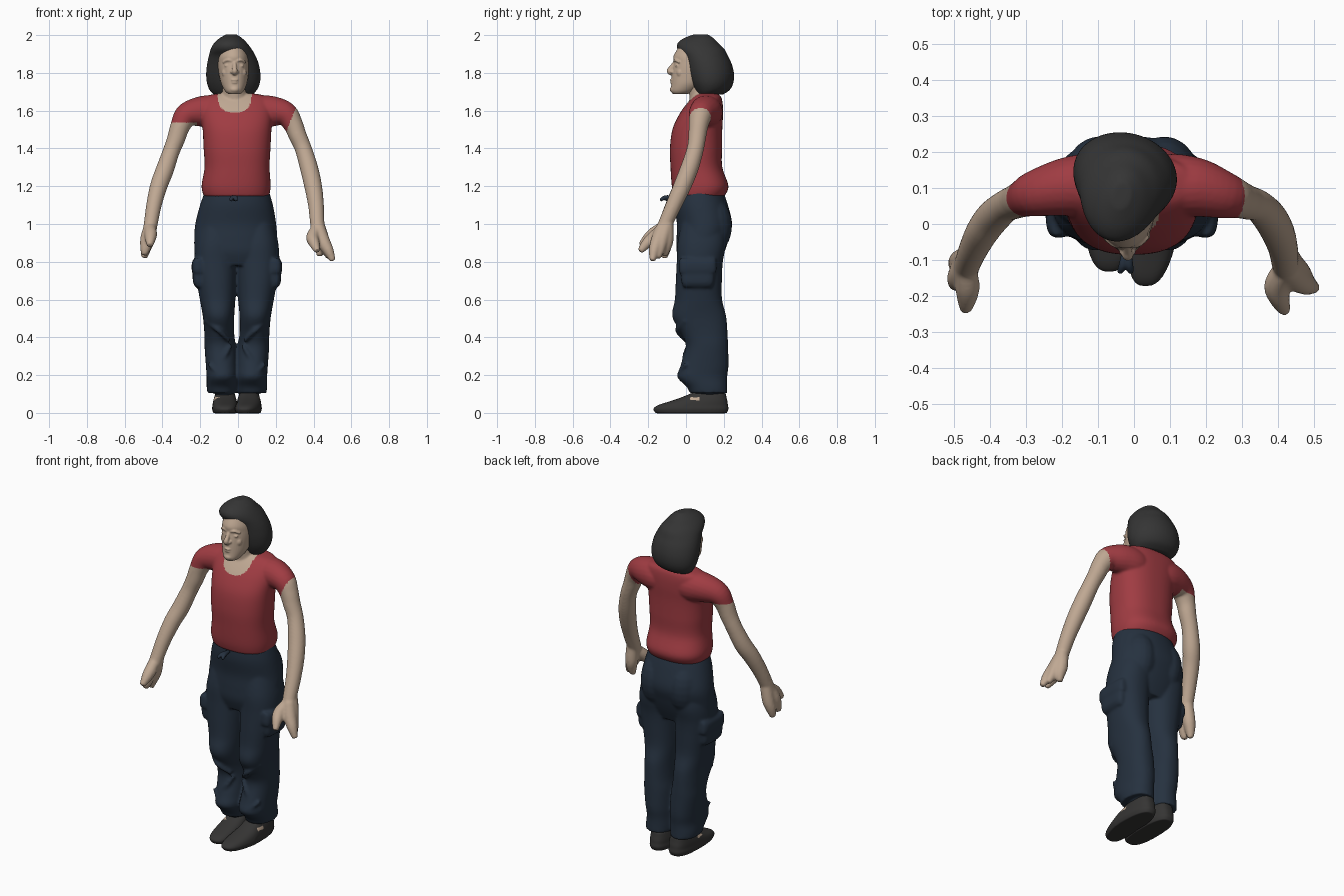
import bpy, bmesh, math
from mathutils import Vector, Matrix


def material(name, rgb):
    m = bpy.data.materials.new(name)
    m.diffuse_color = (*rgb, 1)
    return m


SKIN = material("skin", (0.52, 0.39, 0.29))
RED = material("shirt red", (0.35, 0.045, 0.055))
NAVY = material("trouser navy", (0.019, 0.031, 0.05))
HAIR = material("hair charcoal", (0.035, 0.035, 0.035))
SHOE = material("shoe grey", (0.036, 0.035, 0.034))


def spline(rows, steps=5):
    """Smooth curve through rows of numbers."""
    rows = [Vector(r) for r in rows]
    out = []
    for i in range(len(rows) - 1):
        a, b, c, d = rows[max(i - 1, 0)], rows[i], rows[i + 1], rows[min(i + 2, len(rows) - 1)]
        for k in range(steps):
            t = k / steps
            out.append(b + (c - a) * (0.5 * t) + (a * 2 - b * 5 + c * 4 - d) * (0.5 * t * t)
                       + (b * 3 - a - c * 3 + d) * (0.5 * t ** 3))
    return out + [rows[-1]]


def skin_rings(bm, rings):
    rings = [[bm.verts.new(p) for p in r] for r in rings]
    n = len(rings[0])
    for r, s in zip(rings, rings[1:]):
        for i in range(n):
            j = (i + 1) % n
            bm.faces.new((r[i], r[j], s[j], s[i]))
    bm.faces.new(rings[0][::-1])
    bm.faces.new(rings[-1])


def loft(bm, sections, e=2.0, n=40):
    """Stack of level rings: centre x, centre y, height, half width, half depth."""
    rings = []
    for cx, cy, z, rx, ry in spline(sections):
        ring = []
        for i in range(n):
            c, s = math.cos(i * math.tau / n), math.sin(i * math.tau / n)
            ring.append((cx + rx * math.copysign(abs(c) ** (2 / e), c),
                         cy + ry * math.copysign(abs(s) ** (2 / e), s), z))
        rings.append(ring)
    skin_rings(bm, rings)


def tube(bm, points, n=20):
    """Round limb through points: x, y, z, radius."""
    path = spline(points)
    rings = []
    for i, p in enumerate(path):
        tan = (path[min(i + 1, len(path) - 1)] - path[max(i - 1, 0)]).to_3d()
        q = Vector((0, 0, -1)).rotation_difference(tan)
        rings.append([p.to_3d() + q @ Vector((p[3] * math.cos(k * math.tau / n),
                                              p[3] * math.sin(k * math.tau / n), 0)) for k in range(n)])
    skin_rings(bm, rings)


def blob(bm, loc, size):
    bmesh.ops.create_uvsphere(bm, u_segments=20, v_segments=12, radius=1,
                              matrix=Matrix.LocRotScale(loc, None, size))


def turn(bm, degrees):
    """Turn the head pieces about the neck."""
    bmesh.ops.rotate(bm, verts=bm.verts, cent=(-.032, .1, 0), matrix=Matrix.Rotation(math.radians(degrees), 3, 'Z'))


def fuse(name, bm, mats, voxel, smooth=4, rule=None):
    """Melt the pieces into one smooth surface and colour its faces by rule."""
    bmesh.ops.recalc_face_normals(bm, faces=bm.faces)
    me = bpy.data.meshes.new(name)
    bm.to_mesh(me)
    bm.free()
    ob = bpy.data.objects.new(name, me)
    bpy.context.collection.objects.link(ob)
    r = ob.modifiers.new("melt", 'REMESH')
    r.mode, r.voxel_size = 'VOXEL', voxel
    s = ob.modifiers.new("soften", 'SMOOTH')
    s.factor, s.iterations = 0.5, smooth
    bpy.context.view_layer.update()
    final = bpy.data.meshes.new_from_object(ob.evaluated_get(bpy.context.evaluated_depsgraph_get()))
    ob.modifiers.clear()
    ob.data = final
    final.materials.clear()
    for m in mats:
        final.materials.append(m)
    for p in final.polygons:
        p.use_smooth = True
        p.material_index = rule(p.center) if rule else 0
    return ob


# Upper body: shirt, neck, arms and hands
bm = bmesh.new()
loft(bm, [(-.008, .07, 1.145, .172, .132), (-.01, .075, 1.2, .183, .15), (-.005, .055, 1.3, .172, .137),
          (-.005, .053, 1.4, .177, .138), (-.005, .06, 1.5, .182, .132), (-.007, .08, 1.58, .19, .116),
          (-.01, .1, 1.64, .19, .094), (-.01, .112, 1.675, .165, .073), (-.01, .112, 1.69, .1, .055)], 2.4, 60)
tube(bm, [(-.015, .1, 1.58, .075), (-.018, .085, 1.66, .066), (-.022, .07, 1.76, .062)])
tube(bm, [(0, .105, 1.59, .06), (.09, .108, 1.59, .086), (.17, .102, 1.597, .083), (.25, .08, 1.583, .066),
          (.29, .068, 1.53, .053), (.315, .06, 1.47, .048), (.345, .05, 1.4, .045), (.375, .02, 1.3, .048),
          (.398, -.02, 1.2, .047), (.413, -.065, 1.1, .042), (.42, -.11, 1.0, .038), (.428, -.13, .95, .037)])
tube(bm, [(.425, -.125, .98, .036), (.45, -.15, .91, .037), (.478, -.168, .86, .029), (.503, -.178, .805, .015)])
tube(bm, [(.425, -.1, 1.0, .034), (.43, -.1, .92, .035), (.435, -.108, .87, .028), (.43, -.115, .83, .015)])
tube(bm, [(.425, -.1, 1.0, .033), (.448, -.125, .92, .035), (.468, -.14, .86, .027), (.485, -.15, .82, .015)])
tube(bm, [(.42, -.12, .98, .03), (.395, -.17, .93, .034), (.405, -.21, .895, .028), (.42, -.243, .855, .016)])
tube(bm, [(0, .105, 1.59, .06), (-.1, .108, 1.59, .086), (-.18, .104, 1.597, .083), (-.268, .086, 1.578, .066),
          (-.305, .072, 1.52, .053), (-.328, .062, 1.45, .048), (-.355, .05, 1.38, .045), (-.39, .02, 1.28, .048),
          (-.42, -.02, 1.2, .046), (-.445, -.068, 1.1, .041), (-.462, -.11, 1.0, .037), (-.47, -.13, .95, .037)])
tube(bm, [(-.465, -.12, .98, .036), (-.482, -.145, .92, .036), (-.49, -.16, .87, .028), (-.498, -.165, .835, .016)])
tube(bm, [(-.462, -.1, 1.0, .034), (-.475, -.102, .92, .035), (-.488, -.108, .87, .029), (-.497, -.115, .82, .016)])
tube(bm, [(-.465, -.13, .98, .03), (-.462, -.175, .945, .034), (-.464, -.21, .915, .027), (-.467, -.24, .885, .016)])


def shirt_rule(c):
    neckline = c.y < .1 and (abs(c.x + .018) / .09) ** 2.6 + (abs(c.z - 1.69) / .1) ** 2.6 < 1
    collar = c.z > 1.668 and (c.x + .015) ** 2 + (c.y - .09) ** 2 < .075 ** 2
    right_arm = c.x > .288 + .4 * (c.z - 1.57) and c.x > .22
    left_arm = c.x < -.215 and c.z < 1.537
    return 0 if neckline or collar or right_arm or left_arm or c.z > 1.7 else 1


fuse("shirt_and_arms", bm, [SKIN, RED], .0065, 8, shirt_rule)

# Trousers: hips, legs, cargo pockets, folds and ankles
bm = bmesh.new()
loft(bm, [(-.005, .068, 1.185, .165, .125), (-.008, .08, 1.1, .193, .142), (-.012, .098, 1.0, .214, .146),
          (-.012, .088, .92, .22, .138), (-.012, .077, .85, .216, .126), (-.012, .073, .78, .19, .1)], 2.15, 60)
for s in (-1, 1):
    def at(x):
        return s * x - .006
    loft(bm, [(at(.1), .09, 1.02, .09, .11), (at(.111), .083, .9, .108, .128), (at(.113), .073, .8, .111, .122),
              (at(.109), .068, .7, .104, .122), (at(.102), .066, .6, .094, .125), (at(.097), .07, .51, .083, .143),
              (at(.093), .098, .42, .079, .122), (at(.088), .111, .35, .083, .112), (at(.081), .098, .25, .083, .127),
              (at(.078), .086, .19, .082, .132), (at(.08), .11, .14, .08, .108), (at(.08), .12, .105, .077, .1)], 2.2)
    loft(bm, [(at(.065), .125, .15, .05, .075), (at(.065), .12, .08, .048, .075)])
    # Pocket with a wider flap on top
    loft(bm, [(at(.195), .062, .665, .022, .075), (at(.198), .062, .69, .034, .085), (at(.2), .062, .742, .034, .09)], 3.5)
    loft(bm, [(at(.202), .062, .742, .034, .098), (at(.203), .062, .765, .037, .1), (at(.204), .062, .8, .033, .098),
              (at(.204), .062, .818, .02, .095)], 3.5)
    # Cloth creases at knee and shin
    tube(bm, [(at(.165), .0, .49, .01), (at(.1), -.045, .44, .014), (at(.04), .0, .38, .01)])
    tube(bm, [(at(.03), .01, .36, .01), (at(.08), -.008, .28, .014), (at(.145), .02, .2, .012)])
    tube(bm, [(at(.15), .0, .26, .01), (at(.08), -.033, .2, .012), (at(.02), .01, .22, .01)])
    # Seat
    blob(bm, (at(.09), .122, .99), (.1, .122, .16))
fuse("trousers", bm, [NAVY], .0075, 7)

# Waist drawstring
bm = bmesh.new()
for dx in (-.02, .012):
    tube(bm, [(-.02, -.06, 1.14, .01), (-.02 + dx * .5, -.11, 1.14, .012), (-.02 + dx, -.135, 1.125, .008)], 10)
blob(bm, (-.02, -.1, 1.135), (.013, .02, .013))
fuse("drawstring", bm, [NAVY], .004, 2)

# Head with face
bm = bmesh.new()
loft(bm, [(-.024, -.03, 1.688, .032, .04), (-.024, -.015, 1.705, .05, .066), (-.024, .01, 1.74, .067, .088),
          (-.025, .03, 1.78, .076, .106), (-.026, .04, 1.82, .081, .112), (-.027, .045, 1.855, .082, .111),
          (-.028, .05, 1.89, .079, .116), (-.028, .06, 1.935, .066, .1)], 2.0)
tube(bm, [(-.024, -.056, 1.86, .01), (-.024, -.076, 1.83, .012), (-.024, -.088, 1.81, .015), (-.024, -.075, 1.795, .012)])
for s in (-1, 1):
    blob(bm, (-.024 + s * .013, -.075, 1.805), (.011, .012, .009))
    blob(bm, (-.025 + s * .036, -.05, 1.838), (.017, .01, .008))
    tube(bm, [(-.025 + s * .012, -.062, 1.862, .006), (-.025 + s * .035, -.058, 1.868, .007),
              (-.025 + s * .06, -.037, 1.855, .006)], 10)
    blob(bm, (-.025 + s * .042, -.033, 1.8), (.024, .02, .026))
blob(bm, (-.024, -.073, 1.762), (.02, .013, .006))
blob(bm, (-.024, -.071, 1.749), (.018, .013, .007))
blob(bm, (-.024, -.066, 1.712), (.026, .02, .018))
turn(bm, 2)
fuse("head", bm, [SKIN], .004, 3)

# Bobbed hair with a fringe swept to one side
bm = bmesh.new()
loft(bm, [(-.034, .13, 1.685, .105, .062), (-.035, .14, 1.71, .128, .09), (-.034, .14, 1.75, .143, .11),
          (-.033, .133, 1.8, .145, .12), (-.032, .12, 1.85, .137, .121), (-.031, .102, 1.89, .124, .12),
          (-.031, .079, 1.925, .108, .126), (-.03, .063, 1.955, .088, .111), (-.03, .066, 1.982, .061, .083),
          (-.03, .078, 2.004, .026, .038)], 2.0)
turn(bm, -14)
fuse("hair", bm, [HAIR], .007, 4)

# Shoes with a small side cut-out showing skin
for name, cx, toe, skew in (("left_shoe", -.069, -.13, 0), ("right_shoe", .058, -.17, .15)):
    bm = bmesh.new()

    def ring(z, front, back, half):
        return (cx, (front + back) / 2, z, half, (back - front) / 2)
    loft(bm, [ring(-.002, toe + .01, .215, .061), ring(.02, toe - .003, .225, .068), ring(.04, toe + .02, .222, .066),
              ring(.06, toe + .08, .22, .063), ring(.08, toe + .14, .215, .058), ring(.105, toe + .2, .21, .05)], 2.6)
    for v in bm.verts:
        v.co.x -= skew * max(0, -v.co.y)
    side = -1 if cx < 0 else 1
    fuse(name, bm, [SHOE, SKIN], .005, 2,
         lambda c: int((c.x - cx) * side > .02 and .066 < c.z < .084 and abs(c.y - .048) < .024))
